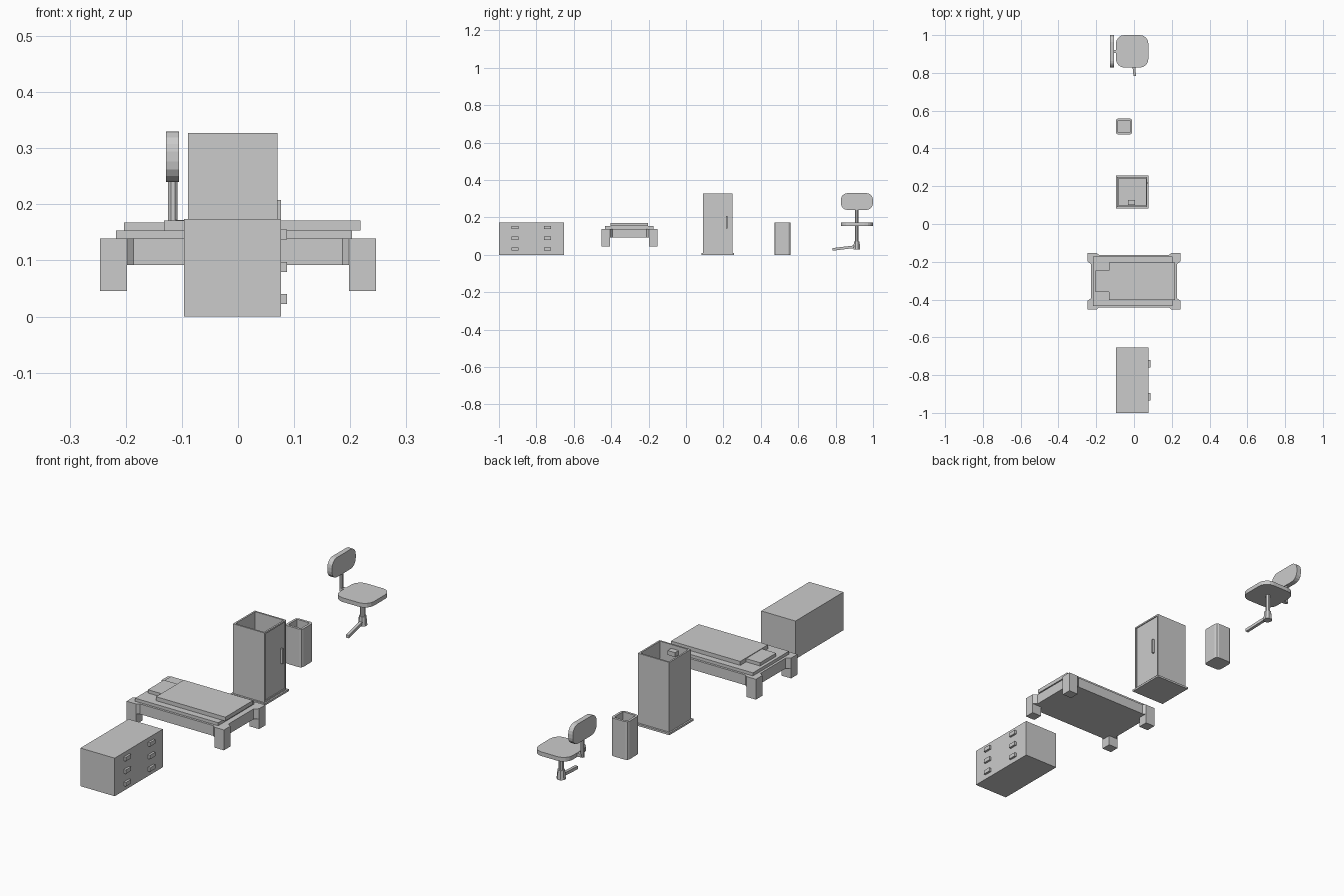
import bpy, bmesh, math
from mathutils import Vector

if "Cube" in bpy.data.objects:
    bpy.data.objects.remove(bpy.data.objects["Cube"])


def finish(name, bm):
    bmesh.ops.recalc_face_normals(bm, faces=bm.faces)
    me = bpy.data.meshes.new(name)
    bm.to_mesh(me)
    bm.free()
    ob = bpy.data.objects.new(name, me)
    bpy.context.scene.collection.objects.link(ob)
    return ob


def prism_bm(pts, z0, z1):
    bm = bmesh.new()
    f = bm.faces.new([bm.verts.new((x, y, z0)) for x, y in pts])
    r = bmesh.ops.extrude_face_region(bm, geom=[f])
    vs = [v for v in r["geom"] if isinstance(v, bmesh.types.BMVert)]
    bmesh.ops.translate(bm, verts=vs, vec=(0, 0, z1 - z0))
    bmesh.ops.recalc_face_normals(bm, faces=bm.faces)
    return bm


def rect(x0, x1, y0, y1):
    return [(x0, y0), (x1, y0), (x1, y1), (x0, y1)]


def rounded(x0, x1, y0, y1, r, seg):
    pts = []
    for i, (cx, cy) in enumerate(rect(x0 + r, x1 - r, y0 + r, y1 - r)):
        for k in range(seg + 1):
            a = math.pi * (1 + i / 2 + k / (2 * seg))
            pts.append((cx + r * math.cos(a), cy + r * math.sin(a)))
    return pts


def box(name, x0, x1, y0, y1, z0, z1):
    return finish(name, prism_bm(rect(x0, x1, y0, y1), z0, z1))


def hollow(bm, wall, depth):
    # inset the top face and sink it to leave an open container
    top = max(bm.faces, key=lambda f: f.calc_center_median().z + f.normal.z)
    bmesh.ops.inset_region(bm, faces=[top], thickness=wall)
    r = bmesh.ops.extrude_discrete_faces(bm, faces=[top])
    bmesh.ops.translate(bm, verts=r["faces"][0].verts, vec=(0, 0, -depth))
    # reconnect side walls of the sunk face to the rim
    bmesh.ops.remove_doubles(bm, verts=bm.verts, dist=1e-5)


def ngon(cx, cy, r, n):
    return [(cx + r * math.cos(2 * math.pi * (k + .5) / n),
             cy + r * math.sin(2 * math.pi * (k + .5) / n)) for k in range(n)]


# Dresser with six pulls
box("dresser_body", -.096, .077, -1, -.653, 0, .174)
for y in (-.915, -.74):
    for z in (.031, .0885, .146):
        box("dresser_pull", .075, .087, y - .019, y + .019, z - .009, z + .009)

# Bed: frame, corner legs, mattress, blanket, pillow
BY = -.303
box("bed_frame", -.228, .228, BY - .14, BY + .14, .092, .139)
collar = [(.246, .15), (.198, .15), (.185, .139), (.185, .09), (.227, .09), (.246, .104)]
for sx in (-1, 1):
    for sy in (-1, 1):
        xs = sorted((sx * .198, sx * .246))
        ys = sorted((BY + sy * .104, BY + sy * .15))
        box("bed_leg", *xs, *ys, .046, .139)
        finish("bed_leg_collar",
               prism_bm([(sx * x, BY + sy * y) for x, y in collar], .092, .139))
box("mattress", -.217, .203, BY - .13, BY + .13, .138, .153)
box("blanket", -.132, .218, BY - .1, BY + .1, .153, .171)
box("pillow", -.203, -.132, BY - .058, BY + .058, .153, .168)

# Open-topped cabinet with inset door
box("cabinet_base", -.096, .077, .083, .257, 0, .009)
bm = prism_bm(rect(-.089, .07, .091, .248), .009, .327)
hollow(bm, .011, .306)
side = max(bm.faces, key=lambda f: f.calc_center_median().x)
bmesh.ops.inset_region(bm, faces=[side], thickness=.01)
bmesh.ops.inset_region(bm, faces=[side], thickness=.0001, depth=-.004)
finish("cabinet_body", bm)
box("cabinet_handle", .064, .077, .213, .221, .14, .208)
box("cabinet_inner_block", -.033, .005, .1, .126, .29, .31)

# Waste bin with chamfered corners
bm = prism_bm(rounded(-.096, -.01, .473, .559, .014, 2), 0, .174)
hollow(bm, .011, .16)
finish("waste_bin", bm)

# Chair: seat, back, posts, hub and single foot
finish("chair_seat", prism_bm(rounded(-.096, .076, .828, 1, .045, 4), .155, .174))
back = prism_bm(rounded(.828, 1, .24, .33, .036, 4), -.128, -.105)
for v in back.verts:
    v.co = Vector((v.co.z, v.co.x, v.co.y))
finish("chair_back", back)
CX, CY = -.009, .913
finish("back_post", prism_bm(ngon(-.116, CY, .009, 8), .157, .245))
box("back_bracket", -.116, -.085, CY - .009, CY + .009, .157, .172)
finish("chair_column", prism_bm(ngon(CX, CY, .011, 8), .06, .157))
hub = prism_bm(ngon(CX, CY, .02, 8), .03, .072)
for v in hub.verts:
    if v.co.z > .05:
        v.co.x = CX + (v.co.x - CX) * .8
        v.co.y = CY + (v.co.y - CY) * .8
finish("chair_hub", hub)
foot = prism_bm(rect(-.007, .007, .784, CY), .022, .036)
for v in foot.verts:
    t = (v.co.y - .784) / (CY - .784)
    v.co.x += .004 + (CX - .004) * t
    v.co.z += .016 * t
finish("chair_foot", foot)
